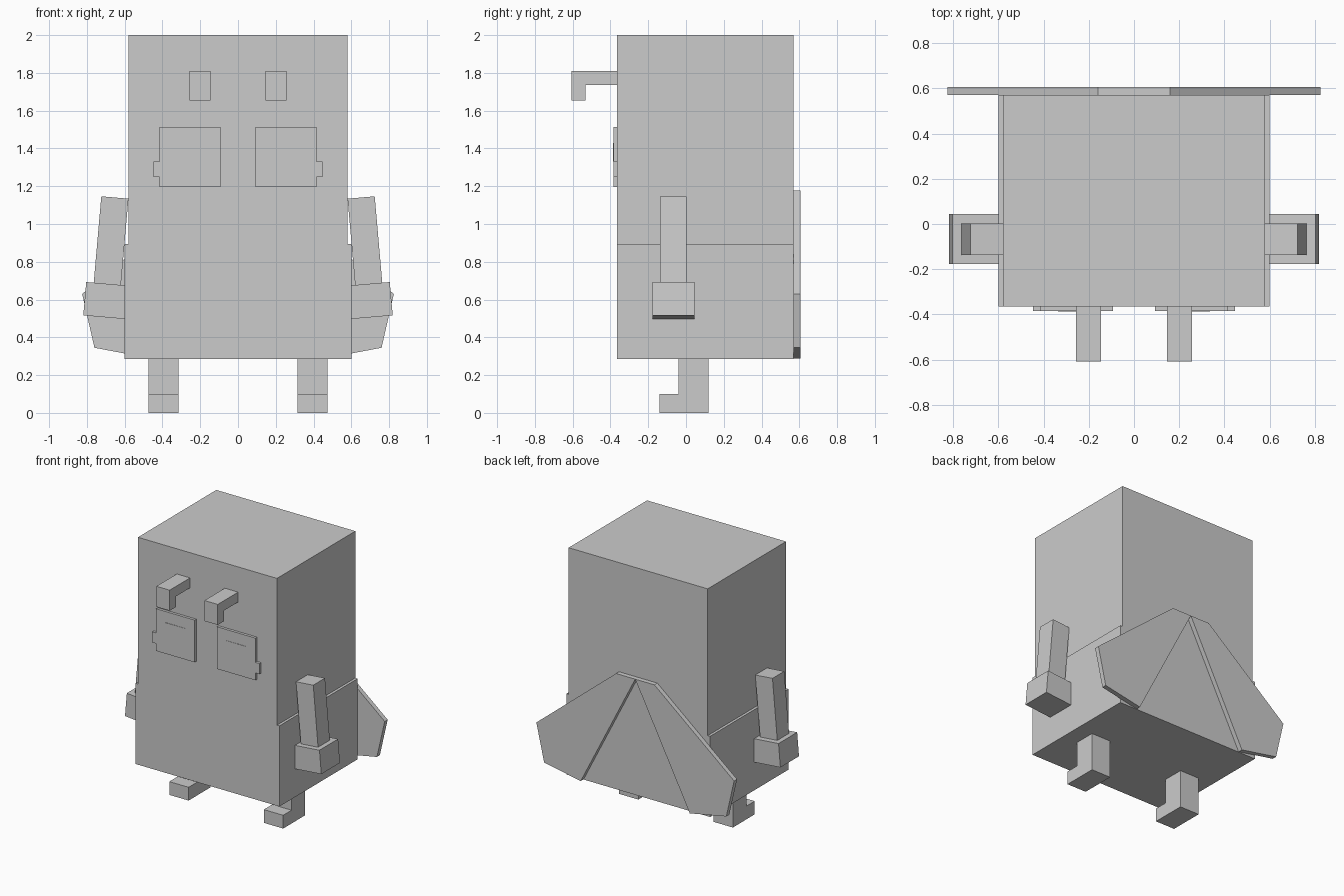
import bpy, bmesh, math
from mathutils import Matrix, Vector

cube = bpy.data.objects.get("Cube")
if cube:
    bpy.data.objects.remove(cube, do_unlink=True)

grey = bpy.data.materials.new("plain_grey")
grey.use_nodes = True
colour = (0.6, 0.6, 0.6, 1)
grey.diffuse_color = colour
grey.node_tree.nodes["Principled BSDF"].inputs["Base Color"].default_value = colour


def prism(name, outline, axis, start, end):
    """Extrude a flat outline along x (outline is y, z) or y (outline is x, z)."""
    bm = bmesh.new()
    place = (lambda a, b: (start, a, b)) if axis == "x" else (lambda a, b: (a, start, b))
    face = bm.faces.new([bm.verts.new(place(a, b)) for a, b in outline])
    moved = bmesh.ops.extrude_face_region(bm, geom=[face])["geom"]
    shift = Vector((end - start, 0, 0) if axis == "x" else (0, end - start, 0))
    bmesh.ops.translate(bm, vec=shift, verts=[g for g in moved if isinstance(g, bmesh.types.BMVert)])
    bmesh.ops.recalc_face_normals(bm, faces=bm.faces)
    mesh = bpy.data.meshes.new(name)
    bm.to_mesh(mesh)
    bm.free()
    mesh.materials.append(grey)
    obj = bpy.data.objects.new(name, mesh)
    bpy.context.collection.objects.link(obj)
    return obj


def rect(a0, a1, b0, b1):
    return [(a0, b0), (a1, b0), (a1, b1), (a0, b1)]


# Body: tall block, slightly wider below the waist
half = [(0.6, 0.285), (0.6, 0.893), (0.58, 0.893), (0.58, 2)]
prism("body", half + [(-x, z) for x, z in reversed(half)], "y", -0.364, 0.57)

leg_side = [(-0.14, 0), (0.12, 0), (0.12, 0.285), (-0.04, 0.285), (-0.04, 0.1), (-0.14, 0.1)]
horn_side = [(-0.364, 1.735), (-0.364, 1.81), (-0.607, 1.81),
             (-0.607, 1.655), (-0.533, 1.655), (-0.533, 1.735)]
eye = [(0.093, 1.195), (0.415, 1.195), (0.415, 1.25), (0.447, 1.25),
       (0.447, 1.33), (0.415, 1.33), (0.415, 1.513), (0.093, 1.513)]
wing = [(0, 1.177), (0.16, 1.177), (0.825, 0.63), (0.76, 0.345), (0.455, 0.287)]
wrist = Vector((0.692, 0, 0.683))

for side, s in (("left", 1), ("right", -1)):
    def flip(points):
        return [(s * x, z) for x, z in points]

    prism(side + "_leg", leg_side, "x", s * 0.314, s * 0.475)
    prism(side + "_horn", horn_side, "x", s * 0.145, s * 0.256)
    prism(side + "_eye", flip(eye), "y", -0.364, -0.384)
    prism(side + "_pupil", flip(rect(0.165, 0.337, 1.33, 1.43)), "y", -0.384, -0.386)
    prism(side + "_eye_glint", flip(rect(0.262, 0.337, 1.388, 1.43)), "y", -0.386, -0.387)
    prism(side + "_wing", flip(wing), "y", 0.57, 0.605)

    # Arm and hand hang from the shoulder with a slight outward tilt
    tilt = Matrix.Translation((s * wrist.x, 0, wrist.z)) @ Matrix.Rotation(s * math.radians(-5), 4, "Y")
    arm = prism(side + "_arm", rect(-0.072, 0.072, -0.02, 0.459), "y", -0.137, 0.003)
    hand = prism(side + "_hand", rect(-0.112, 0.112, -0.177, 0), "y", -0.177, 0.045)
    for part in (arm, hand):
        part.data.transform(tilt)
